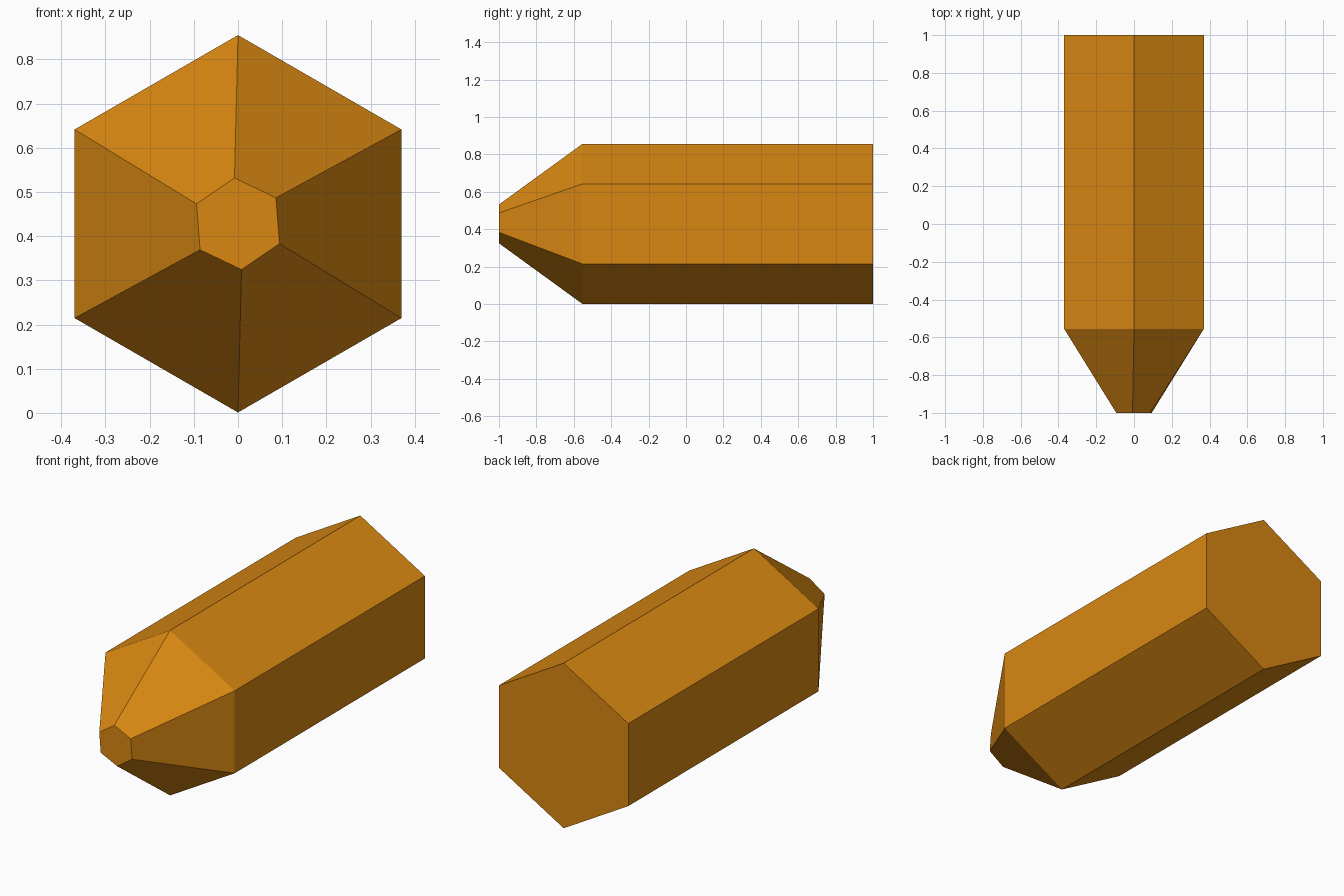
import bpy, bmesh, math

if "Cube" in bpy.data.objects:
    bpy.data.objects.remove(bpy.data.objects["Cube"])

CZ = 0.428      # height of the long axis
SIDES = 6

amber = bpy.data.materials.new("amber")
amber.diffuse_color = (0.69, 0.245, 0.006, 1)
amber.use_nodes = True
amber.node_tree.nodes["Principled BSDF"].inputs["Base Color"].default_value = amber.diffuse_color


def ring(bm, y, radius, twist=0.0):
    """Hexagon of vertices facing along y, with a point at the top."""
    verts = []
    for i in range(SIDES):
        a = math.radians(90 + twist + 360 / SIDES * i)
        verts.append(bm.verts.new((radius * math.cos(a), y, CZ + radius * math.sin(a))))
    return verts


bm = bmesh.new()
# back end, shoulder and the slightly twisted blunt tip
rings = [ring(bm, 1.0, 0.427), ring(bm, -0.555, 0.427), ring(bm, -1.0, 0.104, 4.4)]
for a, b in zip(rings, rings[1:]):
    for i in range(SIDES):
        j = (i + 1) % SIDES
        bm.faces.new((a[i], a[j], b[j], b[i]))
# end caps
bm.faces.new(rings[0])
bm.faces.new(rings[-1])
bmesh.ops.recalc_face_normals(bm, faces=bm.faces)

mesh = bpy.data.meshes.new("hexagonal_crystal")
bm.to_mesh(mesh)
bm.free()
mesh.materials.append(amber)
crystal = bpy.data.objects.new("hexagonal_crystal", mesh)
bpy.context.collection.objects.link(crystal)
